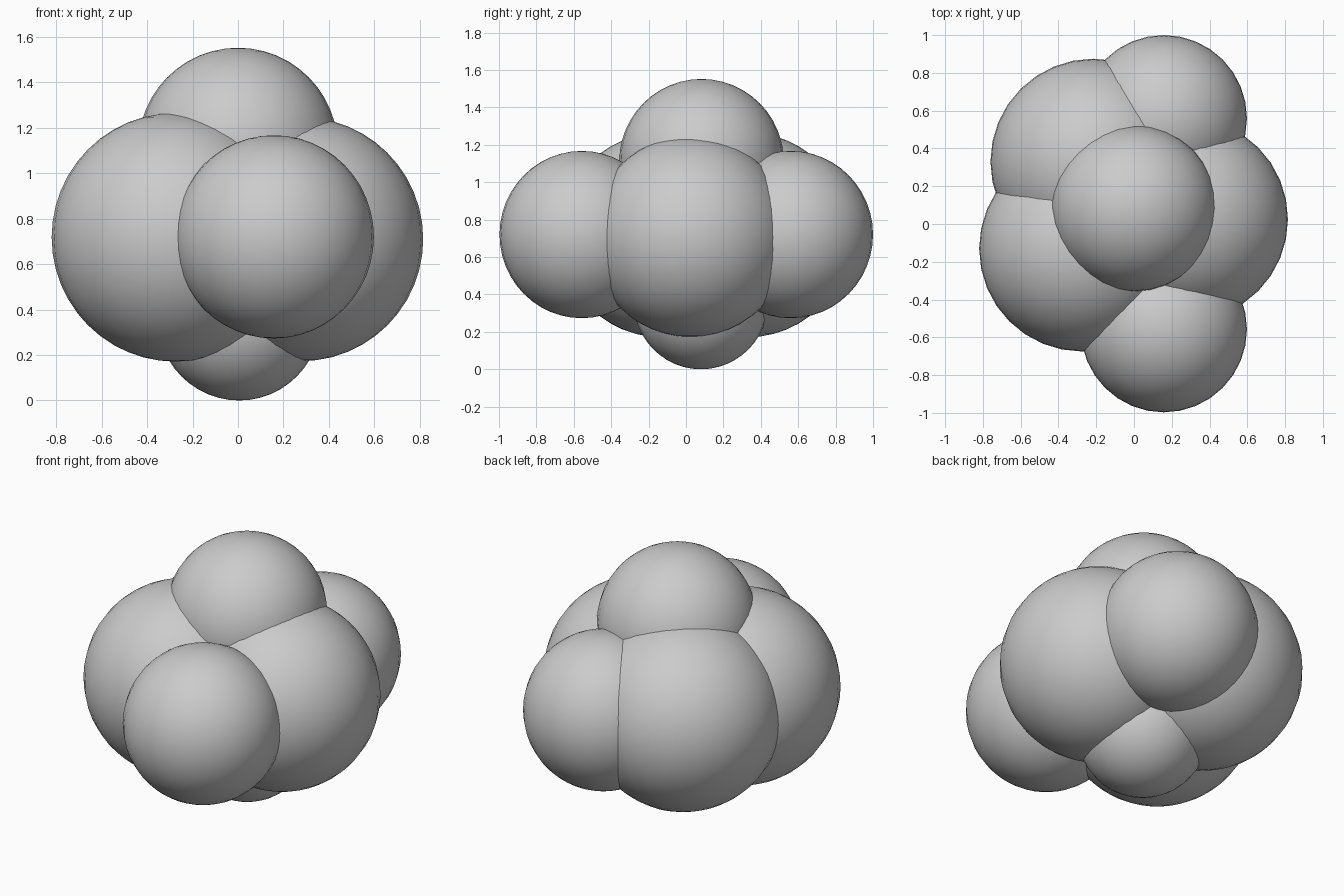
import bpy

if "Cube" in bpy.data.objects:
    bpy.data.objects.remove(bpy.data.objects["Cube"])

# Cluster of overlapping smooth balls: name, centre, (radius x/y, radius z)
BALLS = [
    ("lobe_left_front", (-0.275, -0.13, 0.718), (0.545, 0.547)),
    ("lobe_left_back", (-0.215, 0.33, 0.718), (0.545, 0.547)),
    ("lobe_right", (0.277, 0.025, 0.71), (0.538, 0.537)),
    ("ball_front", (0.158, -0.557, 0.72), (0.440, 0.447)),
    ("ball_back", (0.158, 0.560, 0.72), (0.440, 0.447)),
    ("ball_top", (0.0, 0.083, 1.11), (0.440, 0.442)),
    ("ball_bottom", (0.005, 0.08, 0.363), (0.360, 0.363)),
]


def ball(name, centre, radii):
    bpy.ops.mesh.primitive_uv_sphere_add(segments=32, ring_count=24, radius=1, location=centre)
    obj = bpy.context.object
    obj.name = name
    obj.scale = (radii[0], radii[0], radii[1])
    bpy.ops.object.transform_apply(location=False, rotation=False, scale=True)
    bpy.ops.object.shade_smooth()
    return obj


for spec in BALLS:
    ball(*spec)
